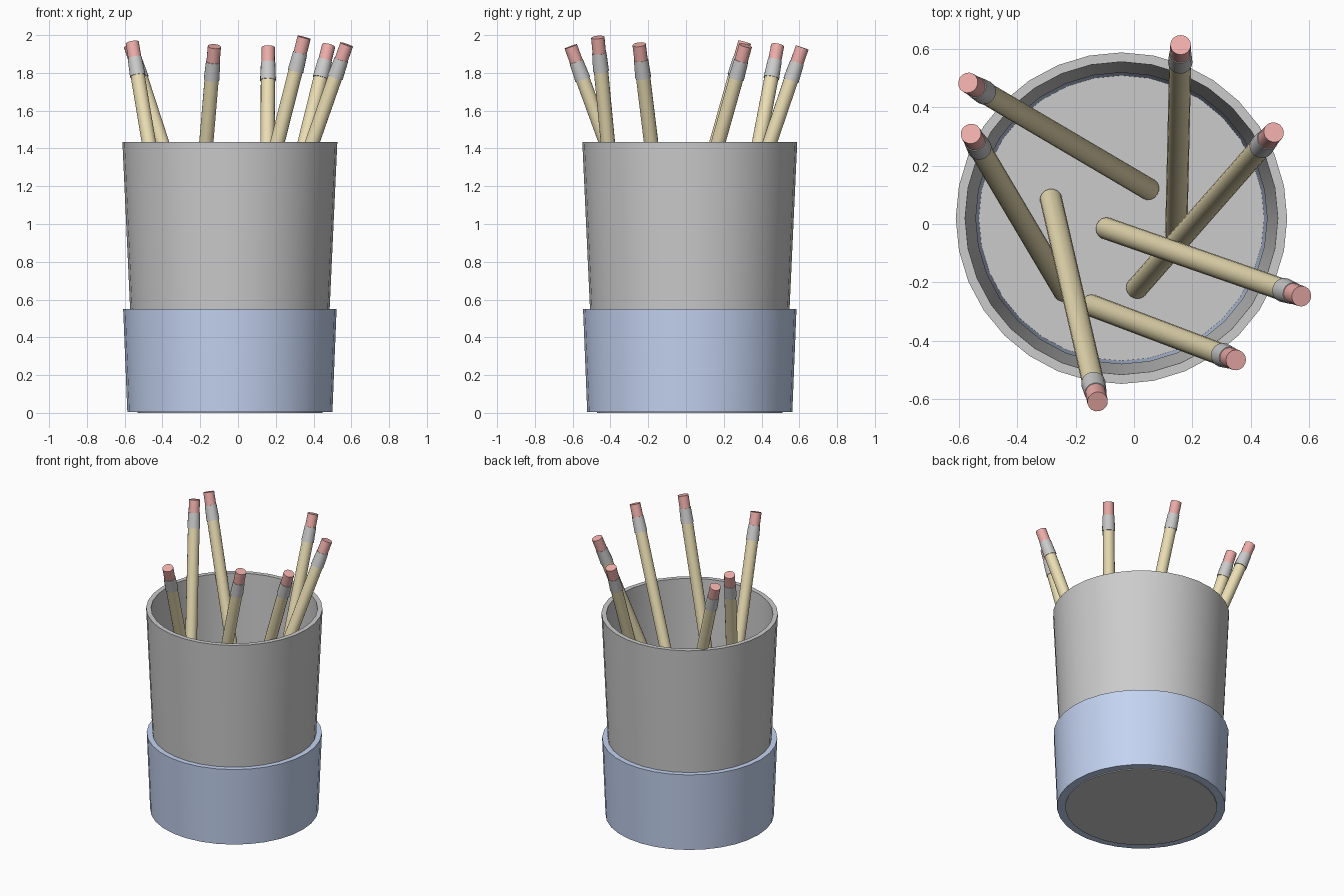
import bpy, math
from mathutils import Vector

if "Cube" in bpy.data.objects:
    bpy.data.objects.remove(bpy.data.objects["Cube"])

CX, CY = -0.043, 0.02


def material(name, rgb):
    m = bpy.data.materials.new(name)
    m.diffuse_color = (*rgb, 1)
    m.use_nodes = True
    m.node_tree.nodes["Principled BSDF"].inputs["Base Color"].default_value = m.diffuse_color
    return m


def lathe(name, profile, sides, mat=None, closed=False):
    """Revolve (radius, z) points; radius 0 gives a pole."""
    verts, rings, faces = [], [], []
    for r, z in profile:
        count = sides if r > 0 else 1
        start = len(verts)
        for i in range(count):
            a = 2 * math.pi * i / sides
            verts.append((r * math.cos(a), r * math.sin(a), z))
        rings.append([start + i % count for i in range(sides)])
    pairs = list(zip(rings, rings[1:]))
    if closed:
        pairs.append((rings[-1], rings[0]))
    for lo, hi in pairs:
        for i in range(sides):
            j = (i + 1) % sides
            face = list(dict.fromkeys((lo[i], lo[j], hi[j], hi[i])))
            faces.append(face)
    mesh = bpy.data.meshes.new(name)
    mesh.from_pydata(verts, [], faces)
    mesh.update()
    obj = bpy.data.objects.new(name, mesh)
    bpy.context.collection.objects.link(obj)
    if mat:
        mesh.materials.append(mat)
    bpy.ops.object.select_all(action='DESELECT')
    obj.select_set(True)
    bpy.context.view_layer.objects.active = obj
    bpy.ops.object.shade_smooth_by_angle(angle=math.radians(35))
    return obj


blue = material("band_blue", (0.55, 0.65, 0.88))
wood = material("pencil_tan", (0.84, 0.74, 0.46))
pink = material("eraser_pink", (0.85, 0.42, 0.40))

# Cup: tapered wall, lower band and floor
cup = [
    lathe("cup_wall", [(0.526, 0.50), (0.569, 1.435), (0.537, 1.435), (0.500, 0.50)],
          32, closed=True),
    lathe("cup_band", [(0.489, 0.006), (0.543, 0.006), (0.565, 0.55), (0.503, 0.55)],
          32, blue, closed=True),
    lathe("cup_floor", [(0, 0), (0.49, 0), (0.49, 0.035), (0, 0.035)], 32),
]
for part in cup:
    part.location = (CX, CY, 0)


# Pencil: shaft, ferrule and eraser along the line from foot to tip
def pencil(index, foot, tip):
    axis = tip - foot
    length = axis.length
    e, f = length - 0.085, length - 0.185
    parts = [
        lathe(f"pencil_shaft_{index}",
              [(0, 0), (0.038, 0), (0.038, f + 0.01), (0, f + 0.01)], 16, wood),
        lathe(f"pencil_ferrule_{index}",
              [(0, f), (0.042, f), (0.038, e), (0, e)], 16),
        lathe(f"pencil_eraser_{index}",
              [(0, e - 0.01), (0.0355, e - 0.01), (0.0355, length), (0, length)], 16, pink),
    ]
    for part in parts:
        part.location = foot
        part.rotation_euler = axis.to_track_quat('Z', 'Y').to_euler()


# Foot x, y then eraser tip x, y, z
pencils = [
    (0.05, 0.12, -0.57, 0.485, 1.945),
    (-0.24, -0.23, -0.56, 0.31, 1.96),
    (-0.285, 0.085, -0.125, -0.61, 1.94),
    (0.145, -0.03, 0.16, 0.615, 1.935),
    (0.01, -0.22, 0.48, 0.315, 1.945),
    (-0.095, -0.015, 0.575, -0.248, 1.95),
    (-0.145, -0.28, 0.35, -0.467, 1.988),
]
for n, (fx, fy, tx, ty, tz) in enumerate(pencils, 1):
    pencil(n, Vector((fx, fy, 0.04)), Vector((tx, ty, tz)))
